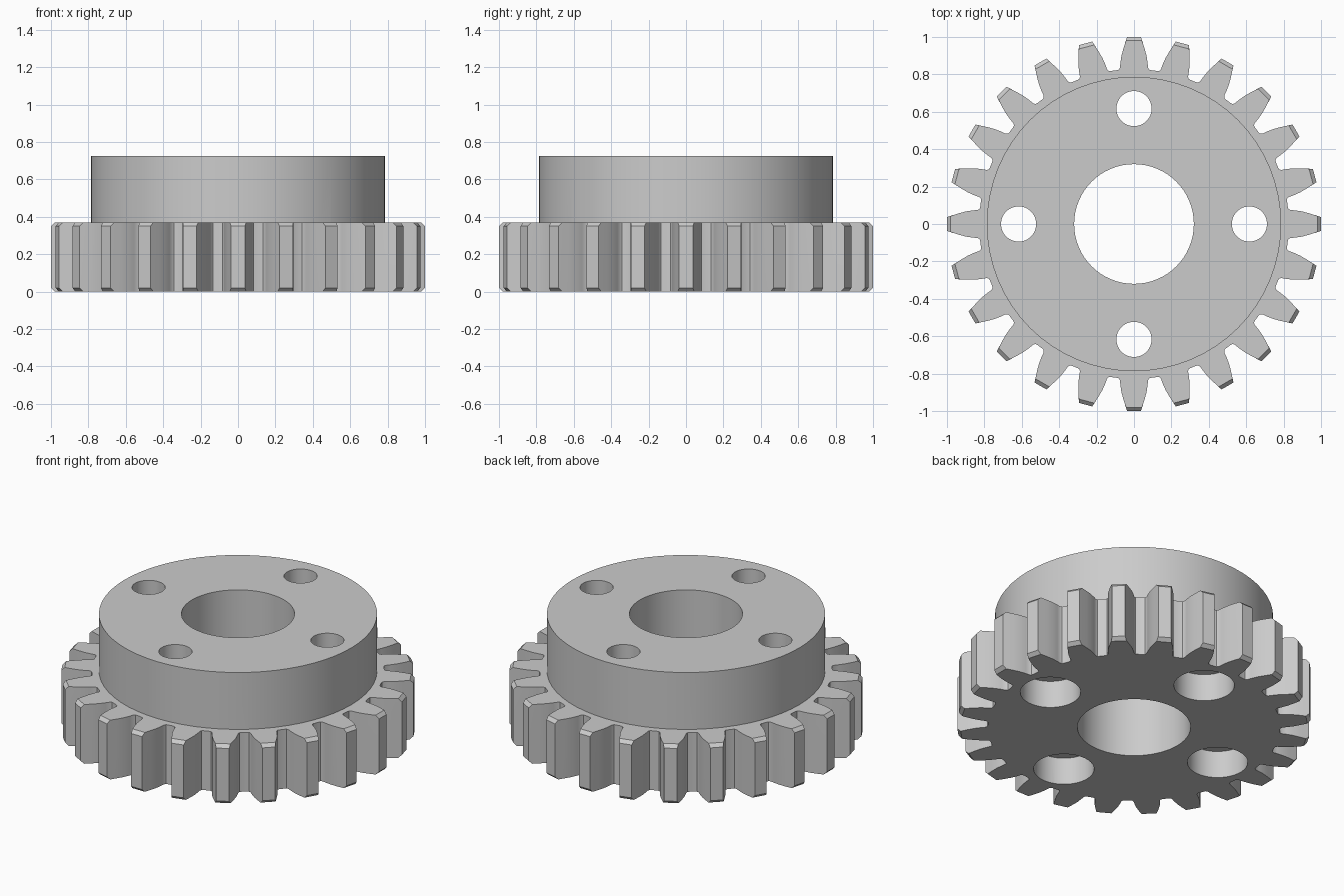
import bpy, bmesh, math

if "Cube" in bpy.data.objects:
    bpy.data.objects.remove(bpy.data.objects["Cube"])

TEETH = 24
GEAR_H, TOP, CHAMFER = 0.37, 0.725, 0.02


def cylinder(name, radius, z0, z1, x=0, y=0, sides=64):
    bpy.ops.mesh.primitive_cylinder_add(vertices=sides, radius=radius, depth=z1 - z0,
                                        location=(x, y, (z0 + z1) / 2))
    obj = bpy.context.object
    obj.name = name
    return obj


def boolean(obj, other, operation):
    mod = obj.modifiers.new(operation.title(), 'BOOLEAN')
    mod.operation, mod.solver, mod.object = operation, 'EXACT', other
    bpy.context.view_layer.objects.active = obj
    bpy.ops.object.modifier_apply(modifier=mod.name)
    bpy.data.objects.remove(other)


def gear_ring(tip):
    # one tooth flank as (radius, half width), root to tip
    flank = [(0.822, 0.094), (0.825, 0.082), (0.836, 0.075), (0.86, 0.073),
             (0.90, 0.067), (0.94, 0.056), tip]
    tooth = [(y, -w) for y, w in flank] + [(y, w) for y, w in reversed(flank)]
    ring = []
    for i in range(TEETH):
        a = math.tau * i / TEETH
        c, s = math.cos(a), math.sin(a)
        ring += [(u * c - v * s, u * s + v * c) for u, v in tooth]
    return ring


# toothed wheel with chamfered tips
bm = bmesh.new()
full, cut = gear_ring((1.0, 0.037)), gear_ring((1.0 - CHAMFER, 0.043))
levels = [(cut, 0), (full, CHAMFER), (full, GEAR_H - CHAMFER), (cut, GEAR_H)]
rings = [[bm.verts.new((x, y, z)) for x, y in pts] for pts, z in levels]
n = len(full)
for lo, hi in zip(rings, rings[1:]):
    for i in range(n):
        j = (i + 1) % n
        bm.faces.new((lo[i], lo[j], hi[j], hi[i]))
bm.faces.new(rings[0][::-1])
bm.faces.new(rings[-1])
bmesh.ops.recalc_face_normals(bm, faces=bm.faces)
mesh = bpy.data.meshes.new("gear_with_hub")
bm.to_mesh(mesh)
bm.free()
gear = bpy.data.objects.new("gear_with_hub", mesh)
bpy.context.collection.objects.link(gear)

# raised hub
boolean(gear, cylinder("hub", 0.787, 0.2, TOP), 'UNION')

# centre bore
boolean(gear, cylinder("bore_cutter", 0.32, -0.1, TOP + 0.1), 'DIFFERENCE')

# four bolt holes, counterbored from below
for k in range(4):
    x, y = 0.617 * math.cos(k * math.pi / 2), 0.617 * math.sin(k * math.pi / 2)
    boolean(gear, cylinder("bolt_cutter", 0.094, -0.1, TOP + 0.1, x, y, 48), 'DIFFERENCE')
    boolean(gear, cylinder("counterbore_cutter", 0.171, -0.1, 0.17, x, y, 48), 'DIFFERENCE')

bpy.ops.object.select_all(action='DESELECT')
gear.select_set(True)
bpy.context.view_layer.objects.active = gear
bpy.ops.object.shade_smooth_by_angle(angle=math.radians(30))
